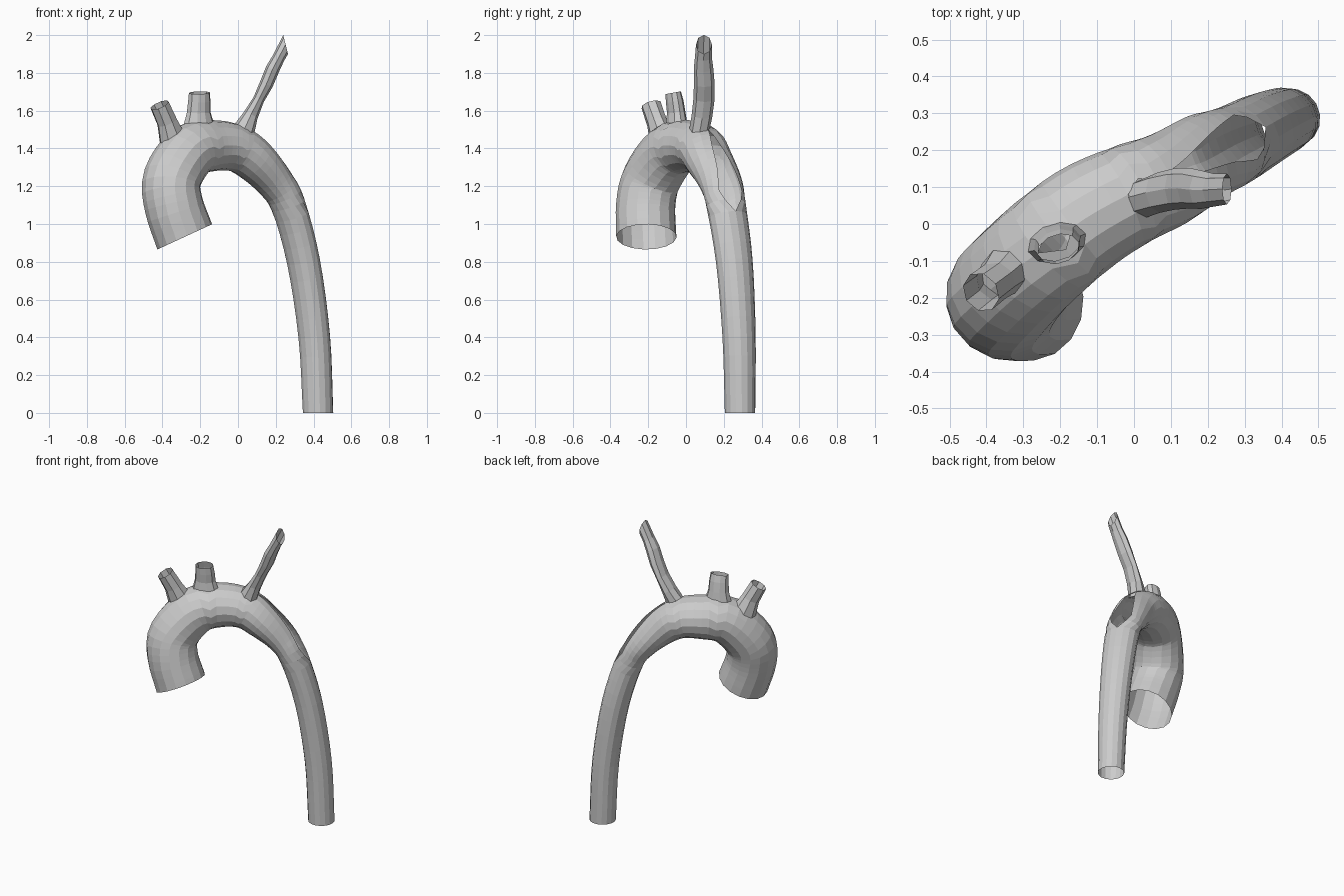
import bpy, bmesh, math
from mathutils import Vector

if "Cube" in bpy.data.objects:
    bpy.data.objects.remove(bpy.data.objects["Cube"])


def lerp_table(table, t):
    if t <= table[0][0] or t >= table[-1][0]:
        return 0.0
    for (t0, v0), (t1, v1) in zip(table, table[1:]):
        if t <= t1:
            return v0 + (v1 - v0) * (t - t0) / (t1 - t0)


def spline(ctrl, t):
    """Catmull-Rom through rows (x, y, z, side radius, outward radius)."""
    n = len(ctrl)
    i = min(int(t), n - 2)
    u = t - i
    p1, p2 = ctrl[i], ctrl[i + 1]
    p0 = ctrl[i - 1] if i else [2 * a - b for a, b in zip(p1, p2)]
    p3 = ctrl[i + 2] if i + 2 < n else [2 * b - a for a, b in zip(p1, p2)]
    return [0.5 * (2 * b + (c - a) * u + (2 * a - 5 * b + 4 * c - d) * u * u
                   + (3 * b - a - 3 * c + d) * u ** 3)
            for a, b, c, d in zip(p0, p1, p2, p3)]


def tube(name, ctrl, side, sides, steps, slits=((0, 0), (0, 0)),
         start=None, end=None):
    """Open thin-walled tube; slits open the outer seam by an angle."""
    bm = bmesh.new()
    total = (len(ctrl) - 1) * steps
    rings = []
    for k in range(total + 1):
        t = k / steps
        row = spline(ctrl, t)
        c = Vector(row[:3])
        a = Vector(spline(ctrl, max(t - 0.02, 0))[:3])
        b = Vector(spline(ctrl, min(t + 0.02, len(ctrl) - 1))[:3])
        tan = (b - a).normalized()
        if k == 0 and start:
            tan = Vector(start).normalized()
        if k == total and end:
            tan = Vector(end).normalized()
        s = Vector(side)
        s = (s - tan * s.dot(tan)).normalized()
        out = tan.cross(s)
        w = lerp_table(slits, t)
        ring = []
        for j in range(sides + 1):
            ang = w + (2 * math.pi - 2 * w) * j / sides
            ring.append(bm.verts.new(c + out * row[4] * math.cos(ang)
                                     + s * row[3] * math.sin(ang)))
        rings.append(ring)
    for r0, r1 in zip(rings, rings[1:]):
        for j in range(sides):
            bm.faces.new((r0[j], r0[j + 1], r1[j + 1], r1[j]))
    bmesh.ops.remove_doubles(bm, verts=bm.verts, dist=0.0005)
    bmesh.ops.recalc_face_normals(bm, faces=bm.faces)
    me = bpy.data.meshes.new(name)
    bm.to_mesh(me)
    bm.free()
    ob = bpy.data.objects.new(name, me)
    bpy.context.collection.objects.link(ob)
    return ob


# Main arched vessel, with small openings under branches and a long outer slit
arch = [(-.282, -.21, .932, .16, .16), (-.34, -.213, 1.1, .158, .157),
        (-.348, -.182, 1.24, .157, .155), (-.253, -.083, 1.385, .152, .147),
        (-.13, .016, 1.415, .148, .135), (-.01, .08, 1.40, .138, .125),
        (.09, .122, 1.335, .13, .115), (.193, .182, 1.222, .12, .096),
        (.266, .212, 1.1, .11, .087), (.347, .256, .8, .101, .085),
        (.404, .281, .4, .09, .083), (.424, .286, 0, .081, .081)]
slits = [(3.25, 0), (3.5, .25), (3.75, 0), (4.75, 0), (5, .2), (5.25, 0),
         (6, .18), (7, .45), (7.75, .65), (8, .45), (8.25, 0)]
tube("main_arch", arch, (-.5, .87, 0), 16, 4, slits,
     start=(-.42, 0, .91), end=(0, 0, -1))

# Three branches rising from the top of the arch
tube("first_branch", [(-.345, -.125, 1.45, .066, .078),
                      (-.375, -.155, 1.54, .054, .057),
                      (-.415, -.185, 1.63, .056, .052)],
     (-.5, .87, 0), 8, 1)
tube("middle_branch", [(-.207, -.05, 1.525, .055, .085),
                       (-.208, -.052, 1.59, .047, .066),
                       (-.205, -.06, 1.65, .045, .062),
                       (-.205, -.068, 1.695, .04, .058)],
     (-.3, .95, 0), 10, 1)
tube("long_branch", [(.03, .07, 1.495, .053, .06),
                     (.067, .085, 1.575, .055, .04),
                     (.11, .095, 1.66, .056, .03),
                     (.15, .097, 1.74, .055, .036),
                     (.183, .093, 1.82, .052, .037),
                     (.215, .092, 1.88, .045, .033),
                     (.252, .095, 1.95, .042, .052)],
     (0, 1, 0), 8, 1, end=(1, 0, .25))
